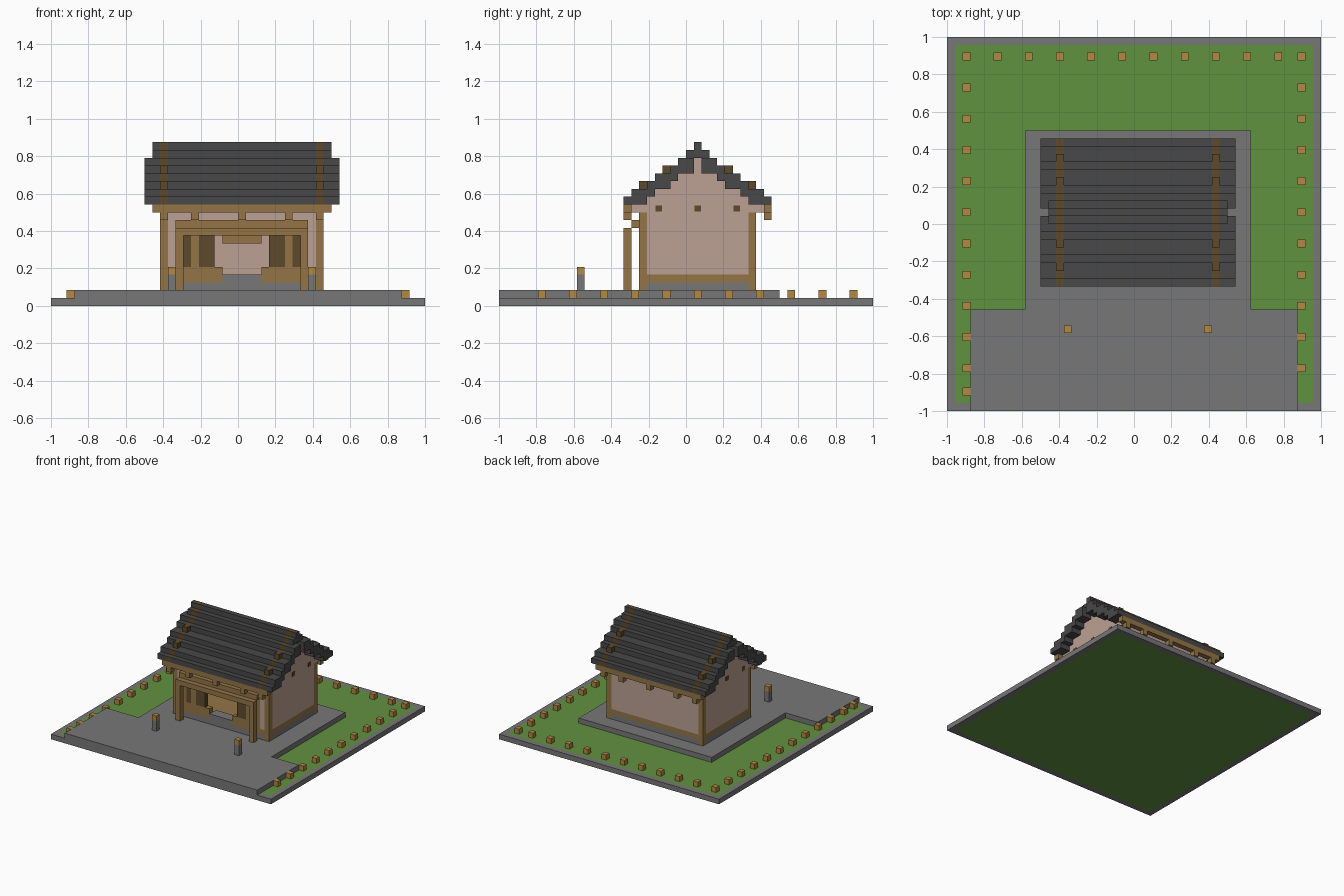
import bpy
import bmesh
from mathutils import Matrix, Vector

cube = bpy.data.objects.get("Cube")
if cube:
    bpy.data.objects.remove(cube, do_unlink=True)

U = 1 / 24      # size of one block
SIZE = 48       # blocks along the plot
MID_X = 49      # sum of mirrored block positions across the house
MID_Y = 51


def material(name, r, g, b):
    mat = bpy.data.materials.new(name)
    mat.use_nodes = True
    colour = [((c / 255 + 0.055) / 1.055) ** 2.4 for c in (r, g, b)] + [1]
    mat.diffuse_color = colour
    mat.node_tree.nodes["Principled BSDF"].inputs["Base Color"].default_value = colour
    return mat


STONE = material("grey stone", 119, 119, 119)
GRASS = material("green grass", 97, 146, 64)
PLASTER = material("pink plaster", 188, 160, 147)
WOOD = material("brown wood", 148, 117, 70)
POST = material("golden wood", 178, 136, 66)
DARK = material("dark wood", 94, 74, 44)
TILE = material("charcoal tile", 72, 72, 72)


def part(name, mat, boxes, mirror=""):
    """One object from block boxes (x0, x1, y0, y1, z0, z1), optionally mirrored."""
    boxes = list(boxes)
    if "x" in mirror:
        boxes += [(MID_X - b, MID_X - a, *rest) for a, b, *rest in boxes]
    if "y" in mirror:
        boxes += [(a, b, MID_Y - d, MID_Y - c, *rest) for a, b, c, d, *rest in boxes]
    bm = bmesh.new()
    for x0, x1, y0, y1, z0, z1 in boxes:
        centre = Vector((x0 + x1 - SIZE, y0 + y1 - SIZE, z0 + z1)) * U / 2
        scale = Matrix.Diagonal(((x1 - x0) * U, (y1 - y0) * U, (z1 - z0) * U, 1))
        bmesh.ops.create_cube(bm, size=1, matrix=Matrix.Translation(centre) @ scale)
    mesh = bpy.data.meshes.new(name)
    bm.to_mesh(mesh)
    bm.free()
    mesh.materials.append(mat)
    obj = bpy.data.objects.new(name, mesh)
    bpy.context.collection.objects.link(obj)
    return obj


# Ground: lawn with a stone kerb, paved yard and house terrace
E = SIZE - 1
part("lawn", GRASS, [(1, E, 1, E, 0, 1)])
part("kerb", STONE, [(0, SIZE, 0, 1, 0, 1), (0, SIZE, E, SIZE, 0, 1),
                     (0, 1, 1, E, 0, 1), (E, SIZE, 1, E, 0, 1)])
part("paving", STONE, [(3, 45, 0, 13, 1, 2), (10, 39, 13, 36, 1, 2)])

# Short fence stubs around the lawn
spots = [(x, 45) for x in range(6, 45, 4)]
spots += [(x, y) for x in (2, 45) for y in range(5, 46, 4)] + [(2, 2)]
part("fence_stubs", POST, [(x, x + 1, y, y + 1, 1, 2) for x, y in spots])

# Yard lanterns
part("lantern_posts", STONE, [(15, 16, 10, 11, 2, 4)], "x")
part("lantern_tops", POST, [(15, 16, 10, 11, 4, 5)], "x")

# House base and floor
part("plinth", STONE, [(15, 34, 18, 33, 2, 3), (14, 35, 19, 32, 2, 3)])
part("floor", WOOD, [(15, 34, 20, 32, 3, 3.1)])
part("door_step", STONE, [(22, 27, 18, 20, 3, 4)])

# Timber frame
part("corner_posts", WOOD, [(14, 15, 18, 19, 2, 12)], "xy")
part("side_sills", WOOD, [(14, 15, 19, 32, 3, 4)], "x")
part("back_sill", WOOD, [(15, 34, 32, 33, 3, 4)])

# Plaster walls
part("side_walls", PLASTER, [(14, 15, 19, 32, 4, 12)], "x")
part("back_wall", PLASTER, [(15, 34, 32, 33, 4, 13)])
part("front_wall_edges", PLASTER, [(15, 16, 18, 19, 4, 10)], "x")
part("front_wall_top", PLASTER, [(15, 34, 18, 19, 10, 13)])

# Front facade around the doorway
part("facade_timber", WOOD, [(15, 22, 18, 19, 3, 4), (16, 22, 18, 19, 4, 5),
                             (16, 17, 18, 19, 5, 9), (18, 19, 18, 19, 5, 9)], "x")
part("facade_beam", WOOD, [(16, 33, 18, 19, 9, 10), (22, 27, 18, 19, 8, 9)])
part("shutters", DARK, [(17, 18, 18, 19, 5, 9), (19, 21, 18, 19, 5, 9)], "x")

# Porch frame
part("porch_posts", WOOD, [(16, 17, 16, 17, 2, 9)], "x")
part("porch_beam", WOOD, [(16, 33, 16, 17, 9, 10)])
part("porch_lintel", WOOD, [(16, 33, 17, 18, 10, 11)])

# Roof profile: top block of each course from the eave up to the ridge
courses = list(enumerate([14, 15, 15, 16, 17, 17, 18, 19, 19], start=16))
spans = [(y, y + 1, top - (1 if y == 16 else 2), top) for y, top in courses]
ridge = [(24, 27, 19, 20), (25, 26, 20, 21)]

# Gable walls follow the underside of the roof
gable = [(14, 15, y, y + 1, 12, z0) for y, _, z0, _ in spans[1:]]
part("gables", PLASTER, gable, "xy")
part("gable_peaks", PLASTER, [(14, 15, 25, 26, 12, 19)], "x")
part("purlin_ends", DARK, [(13.9, 14, y + .1, y + .9, 12.1, 12.9)
                           for y in (20, 25, 30)], "x")

# Tiled roof, split where the rafter bands run through it
part("roof_tiles", TILE, [(a, b, *s) for s in spans
                          for a, b in ((12, 14), (15, 34), (35, 37))], "y")
part("ridge_tiles", TILE, [(a, b, *s) for s in ridge
                           for a, b in ((13, 14), (15, 34), (35, 36))])
bumps = [(y, y + 1, top, top + 1) for y, top in courses if y in (18, 21)]
part("rafter_bands", DARK, [(14, 15, *s) for s in spans + bumps], "xy")
part("ridge_bands", DARK, [(14, 15, *s) for s in ridge], "x")

# Eave beams with hanging rafter tails
part("eave_beams", WOOD, [(13, 36, 16, 17, 12, 13)], "y")
part("rafter_tails", WOOD, [(x, x + 1, 16, 17, 11, 12)
                            for x in (14, 18, 24, 30, 34)], "y")
